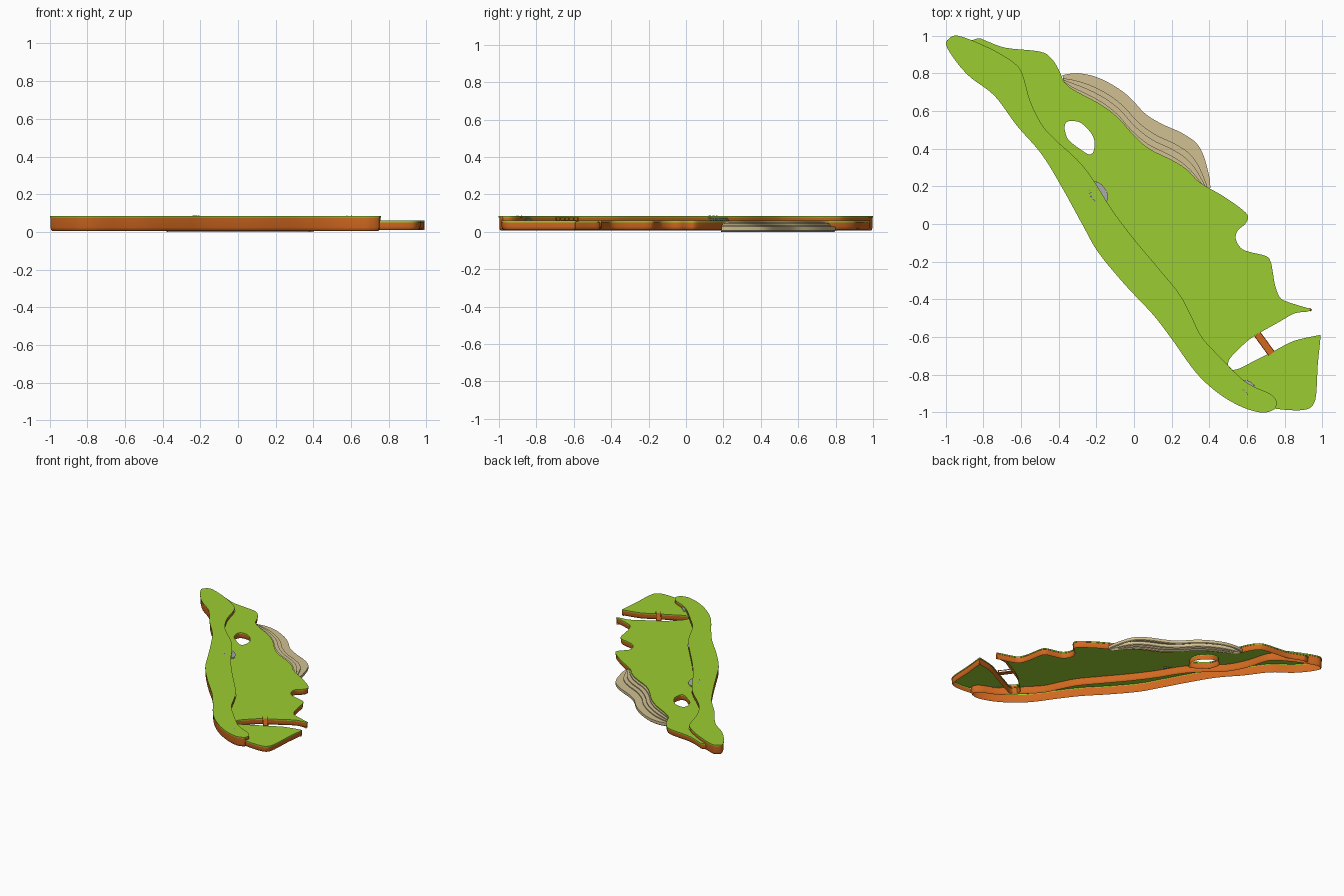
import bpy, bmesh, math, random
from mathutils import Vector, Matrix

if "Cube" in bpy.data.objects:
    bpy.data.objects.remove(bpy.data.objects["Cube"])

random.seed(4)

def material(name, rgb):
    m = bpy.data.materials.new(name)
    m.diffuse_color = (*rgb, 1)
    m.use_nodes = True
    m.node_tree.nodes["Principled BSDF"].inputs["Base Color"].default_value = m.diffuse_color
    return m

GRASS = material("grass green", (0.33, 0.61, 0.032))
EARTH = material("earth orange", (0.64, 0.14, 0.014))
SAND = material("sand tan", (0.64, 0.53, 0.29))
STONE = material("stone grey", (0.40, 0.40, 0.40))

def spline(pts, n=5):
    """Smooth open path through the points."""
    P = [Vector(p) for p in pts]
    out = []
    for i in range(len(P) - 1):
        a, b, c, d = P[max(i - 1, 0)], P[i], P[i + 1], P[min(i + 2, len(P) - 1)]
        for k in range(n):
            t = k / n
            out.append(0.5 * (2 * b + (c - a) * t + (2 * a - 5 * b + 4 * c - d) * t * t
                              + (3 * b - a - 3 * c + d) * t ** 3))
    return out + [P[-1]]

def chain(*paths):
    out = []
    for p in paths:
        out += p if not out else p[1:]
    return out

def inset(path, dist, closed):
    """Move the path to its right-hand (inner) side."""
    n, out = len(path), []
    for i, p in enumerate(path):
        a = path[(i - 1) % n] if closed else path[max(i - 1, 0)]
        b = path[(i + 1) % n] if closed else path[min(i + 1, n - 1)]
        d = (b - a).normalized()
        out.append(p + Vector((d.y, -d.x)) * dist)
    return out

def skirt(bm, path, profile, closed):
    """Wall below a path; profile rows are (inset, z, material of band above)."""
    rows = [[bm.verts.new((p.x, p.y, z)) for p in inset(path, o, closed)] for o, z, _ in profile]
    n = len(path)
    for r in range(1, len(rows)):
        for i in range(n if closed else n - 1):
            j = (i + 1) % n
            f = bm.faces.new((rows[r - 1][i], rows[r - 1][j], rows[r][j], rows[r][i]))
            f.material_index = profile[r][2]

def cap(bm, loops, z):
    """Flat top inside the loops, holes included."""
    edges = []
    for loop in loops:
        vs = [bm.verts.new((p.x, p.y, z)) for p in loop]
        edges += [bm.edges.new((vs[i], vs[(i + 1) % len(vs)])) for i in range(len(vs))]
    res = bmesh.ops.triangle_fill(bm, edges=edges, use_beauty=True, normal=(0, 0, 1))
    for f in res["geom"]:
        if isinstance(f, bmesh.types.BMFace):
            f.normal_update()
            f.material_index = 0
            if f.normal.z < 0:
                f.normal_flip()

def finish(name, bm, mats, smooth=True):
    bmesh.ops.remove_doubles(bm, verts=bm.verts, dist=0.0002)
    me = bpy.data.meshes.new(name)
    bm.to_mesh(me)
    bm.free()
    for m in mats:
        me.materials.append(m)
    ob = bpy.data.objects.new(name, me)
    bpy.context.collection.objects.link(ob)
    if smooth:
        bpy.ops.object.select_all(action='DESELECT')
        ob.select_set(True)
        bpy.context.view_layer.objects.active = ob
        bpy.ops.object.shade_smooth_by_angle(angle=math.radians(35))
    return ob

LOW, HIGH, BASE = 0.06, 0.085, 0.006

# Outline paths, all running with the outside on the left
ridge = spline([(-.86, .975), (-.74, .92), (-.63, .85), (-.59, .79), (-.55, .65), (-.49, .53),
                (-.42, .45), (-.30, .34), (-.22, .24), (-.12, .08), (0, -.08), (.13, -.235),
                (.24, -.37), (.30, -.48), (.36, -.60), (.45, -.70), (.57, -.82), (.64, -.865),
                (.72, -.90), (.757, -.94), (.75, -.98)])
west = spline([(.75, -.98), (.72, -.995), (.67, -1.0), (.57, -.97), (.45, -.90), (.33, -.79),
               (.2, -.61), (.1, -.48), (-.05, -.32), (-.19, -.15), (-.27, -.01), (-.38, .19),
               (-.49, .37), (-.62, .52), (-.74, .68), (-.87, .78), (-.95, .87), (-.997, .95),
               (-.98, .985), (-.94, 1.0), (-.86, .975)])
coast = chain(
    spline([(-.86, .975), (-.82, .985), (-.78, .97), (-.68, .935), (-.5, .915), (-.44, .88),
            (-.40, .82), (-.375, .76)]),
    spline([(-.375, .76), (-.34, .725), (-.28, .69), (-.17, .63), (-.08, .56), (0, .47), (.08, .40),
            (.2, .34), (.28, .29), (.35, .22), (.47, .15), (.57, .08), (.605, .04), (.59, 0),
            (.55, -.035), (.54, -.08), (.57, -.13), (.62, -.15), (.70, -.17), (.725, -.2),
            (.737, -.26), (.75, -.33), (.775, -.39), (.82, -.415), (.945, -.453)]),
    spline([(.945, -.453), (.92, -.465), (.85, -.475), (.77, -.52), (.63, -.60), (.56, -.66),
            (.505, -.72), (.505, -.765), (.55, -.77), (.65, -.72), (.75, -.67), (.85, -.62),
            (.99, -.588)]),
    spline([(.99, -.588), (.987, -.63), (.975, -.75), (.967, -.9), (.95, -.96), (.91, -.985),
            (.83, -.988), (.75, -.98)]))
hole = spline([(-.37, .51), (-.35, .45), (-.29, .40), (-.24, .37), (-.215, .385), (-.21, .44),
               (-.23, .485), (-.28, .535), (-.33, .547), (-.36, .538), (-.37, .51)])[:-1]

def wall(top, base):
    return [(0, top, 0), (0, top - .009, 0), (.003, top - .009, 0), (.003, base + .018, 1),
            (.006, base + .006, 1), (.012, base, 1)]

# Lower plateau with pond opening, hollow underneath
bm = bmesh.new()
cap(bm, [coast + ridge[-2:0:-1], hole], LOW)
skirt(bm, coast, wall(LOW, .010), False)
skirt(bm, hole, wall(LOW, .010), True)
finish("lower_plateau", bm, [GRASS, EARTH])

# Raised ridge plateau
upper = ridge + west[1:-1]
bm = bmesh.new()
cap(bm, [upper], HIGH)
skirt(bm, upper, wall(HIGH, BASE), True)
finish("upper_plateau", bm, [GRASS, EARTH])

# Beach terraces between the outer shore and the plateau
shore = spline([(-.38, .79), (-.30, .80), (-.20, .78), (-.10, .73), (-.02, .67), (.06, .585),
                (.15, .53), (.25, .485), (.33, .43), (.37, .36), (.40, .25), (.405, .19)])
inner = spline([(-.37, .75), (-.33, .71), (-.27, .675), (-.18, .625), (-.10, .56), (-.03, .48),
                (.06, .40), (.16, .35), (.23, .31), (.29, .265), (.34, .22), (.37, .19)])
bm = bmesh.new()
for k, t in enumerate((0, .42, .62, .82)):
    z = .028 + .008 * k
    path = [a.lerp(b, t) for a, b in zip(shore, inner)]
    nxt = (.42, .62, .82, 1)[k]
    back = [a.lerp(b, nxt) for a, b in zip(shore, inner)]
    skirt(bm, path, [(0, z, 0), (0, .006, 0), (.006, 0, 0)], False)
    tops = [[bm.verts.new((p.x, p.y, z)) for p in row] for row in (back, path)]
    for i in range(len(path) - 1):
        bm.faces.new((tops[0][i], tops[0][i + 1], tops[1][i + 1], tops[1][i]))
bmesh.ops.dissolve_degenerate(bm, edges=bm.edges, dist=0.0001)
finish("beach_terraces", bm, [SAND])

# Plank bridge with rails over the inlet
bm = bmesh.new()
a, b = Vector((.655, -.585)), Vector((.73, -.688))
mid, length = (a + b) / 2, (b - a).length
turn = Matrix.Translation((mid.x, mid.y, 0)) @ Matrix.Rotation(math.atan2(b.y - a.y, b.x - a.x), 4, 'Z')

def box(bm, m, centre, size):
    bmesh.ops.create_cube(bm, size=1, matrix=m @ Matrix.Translation(centre) @ Matrix.Diagonal((*size, 1)))

box(bm, turn, (0, 0, .060), (length, .036, .007))
for s in (-1, 1):
    box(bm, turn, (0, s * .018, .075), (length, .004, .004))
    for x in (-.45, 0, .45):
        box(bm, turn, (x * length, s * .018, .067), (.006, .005, .022))
finish("bridge", bm, [EARTH], False)

# Rubble ramps joining the two levels
def rubble(name, x, y, along, across, angle):
    bm = bmesh.new()
    m = Matrix.Translation((x, y, 0)) @ Matrix.Rotation(angle, 4, 'Z')
    height = lambda u: HIGH - (HIGH - LOW) * min(max(u / across * .6 + .45, 0), 1)
    ring = [(across * math.cos(i * math.tau / 20), along * math.sin(i * math.tau / 20)) for i in range(20)]
    bm.faces.new([bm.verts.new(m @ Vector((u, v, height(u) * .5 + .040))) for u, v in ring])
    step = .0125
    for i in range(-6, 7):
        for j in range(-6, 7):
            u = i * step + random.uniform(-.003, .003)
            v = j * step + random.uniform(-.003, .003)
            if (u / across) ** 2 + (v / along) ** 2 > .9:
                continue
            r = random.uniform(.007, .0095)
            bmesh.ops.create_icosphere(bm, subdivisions=1, radius=r, matrix=m @
                                       Matrix.Translation((u, v, height(u) - .003)) @
                                       Matrix.Diagonal((1, 1, .75, 1)))
    finish(name, bm, [STONE], False)

rubble("rubble_ramp_large", -.193, .165, .068, .046, math.radians(37))
rubble("rubble_ramp_small", .60, -.868, .042, .036, math.radians(52))
